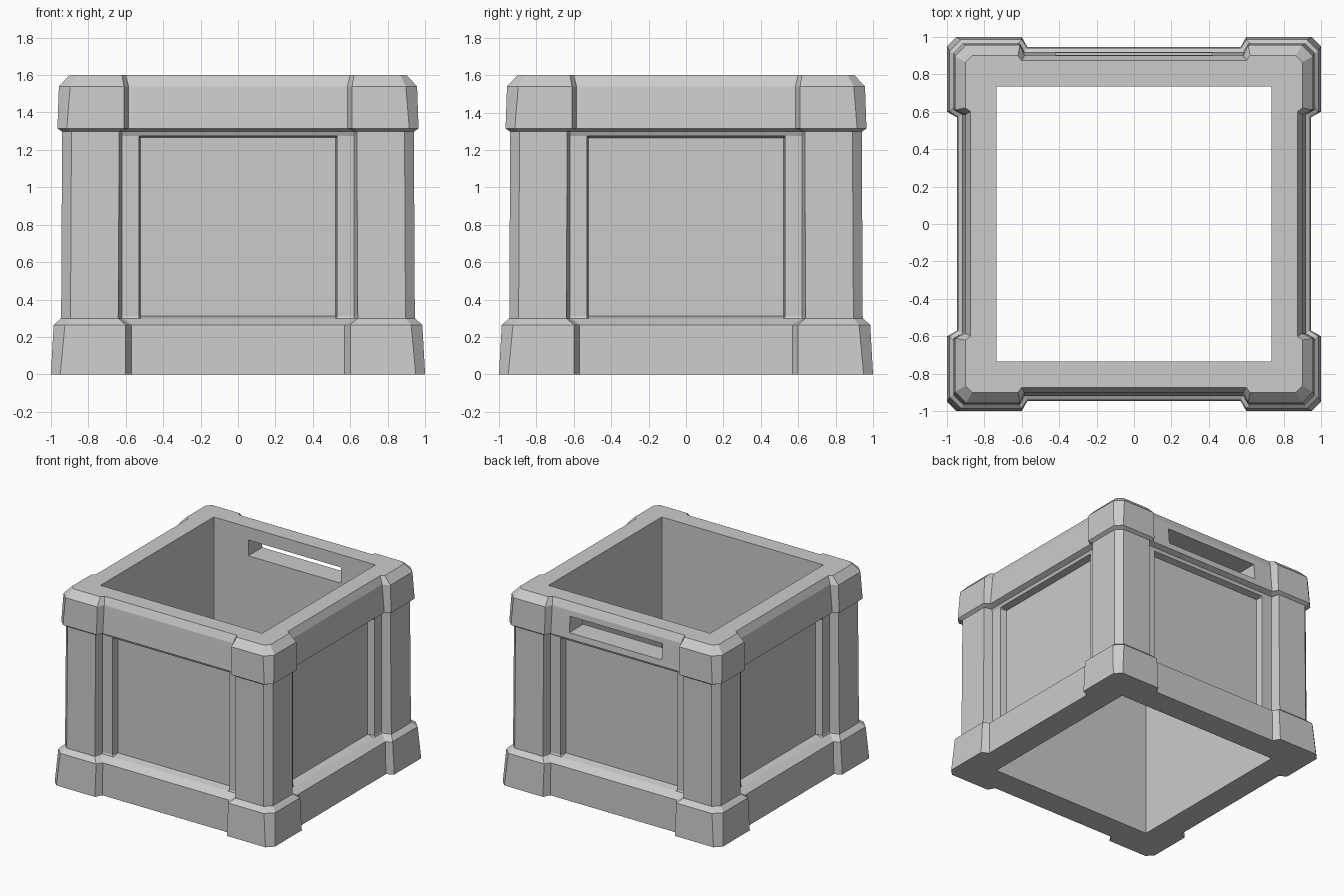
import bpy, bmesh

if "Cube" in bpy.data.objects:
    bpy.data.objects.remove(bpy.data.objects["Cube"])

INNER = 0.735          # half width of the square opening
PANEL, LIP = 0.53, 0.52  # half width of the recessed panel and its inner edge

# Levels: z, corner reach, corner chamfer, corner start, corner foot, rail reach, panel reach
LEVELS = [
    (0.00, 1.00, 0.05, 0.60, 0.57, 0.945, 0.945),    # base
    (0.265, 0.985, 0.06, 0.60, 0.57, 0.94, 0.94),    # top of base blocks
    (0.30, 0.945, 0.05, 0.64, 0.62, 0.875, 0.875),   # sill
    (0.312, 0.945, 0.05, 0.64, 0.62, 0.87, 0.815),   # panel bottom
    (1.265, 0.94, 0.05, 0.635, 0.62, 0.87, 0.815),   # panel top
    (1.275, 0.94, 0.05, 0.635, 0.62, 0.87, 0.87),
    (1.298, 0.94, 0.05, 0.635, 0.62, 0.88, 0.88),    # under the top rail
    (1.315, 0.965, 0.05, 0.61, 0.585, 0.92, 0.92),   # top blocks begin
    (1.54, 0.957, 0.06, 0.61, 0.585, 0.90, 0.90),
    (1.60, 0.90, 0.035, 0.62, 0.60, 0.873, 0.873),   # rim
]


def turned(x, y, k):
    """Rotate a point by k quarter turns."""
    for _ in range(k):
        x, y = -y, x
    return x, y


def outline(level):
    """Outer contour of the crate at one height, four equal sides."""
    z, reach, chamfer, start, foot, rail, panel = level
    half = [(reach - chamfer, reach), (start, reach), (foot, rail),
            (PANEL, rail), (LIP, panel)]
    side = [(-t, -d) for t, d in half] + [(t, -d) for t, d in reversed(half)]
    return [(*turned(x, y, k), z) for k in range(4) for x, y in side]


def build_crate():
    bm = bmesh.new()
    rings = [[bm.verts.new(p) for p in outline(l)] for l in LEVELS]
    n = len(rings[0])
    per_side = n // 4

    # Outer shell with corner posts, blocks and panels
    for low, high in zip(rings, rings[1:]):
        for i in range(n):
            j = (i + 1) % n
            bm.faces.new((low[i], low[j], high[j], high[i]))

    # Inner walls, open at both ends
    squares = [[bm.verts.new((*turned(-INNER, -INNER, k), z)) for k in range(4)]
               for z in (LEVELS[0][0], LEVELS[-1][0])]
    for k in range(4):
        j = (k + 1) % 4
        bm.faces.new((squares[0][j], squares[0][k], squares[1][k], squares[1][j]))

    # Flat rims at the bottom and top
    for ring, square in ((rings[0], squares[0]), (rings[-1], squares[1])):
        for k in range(4):
            j = (k + 1) % 4
            side = ring[k * per_side:(k + 1) * per_side]
            bm.faces.new(side + [square[j], square[k]])
            bm.faces.new((side[-1], ring[(k + 1) * per_side % n], square[j]))

    bmesh.ops.recalc_face_normals(bm, faces=bm.faces)
    mesh = bpy.data.meshes.new("crate_body")
    bm.to_mesh(mesh)
    bm.free()
    body = bpy.data.objects.new("crate_body", mesh)
    bpy.context.collection.objects.link(body)
    return body


crate = build_crate()

# Hand slot through the back wall
bpy.ops.mesh.primitive_cube_add(size=1, location=(0, 0.83, 1.43))
cutter = bpy.context.object
cutter.name = "hand_slot_cutter"
cutter.scale = (0.84, 0.5, 0.13)
cutter.hide_render = True
slot = crate.modifiers.new("hand_slot", 'BOOLEAN')
slot.operation = 'DIFFERENCE'
slot.solver = 'EXACT'
slot.object = cutter
bpy.context.view_layer.update()
bpy.context.view_layer.objects.active = crate
bpy.ops.object.modifier_apply(modifier=slot.name)
bpy.data.objects.remove(cutter, do_unlink=True)
